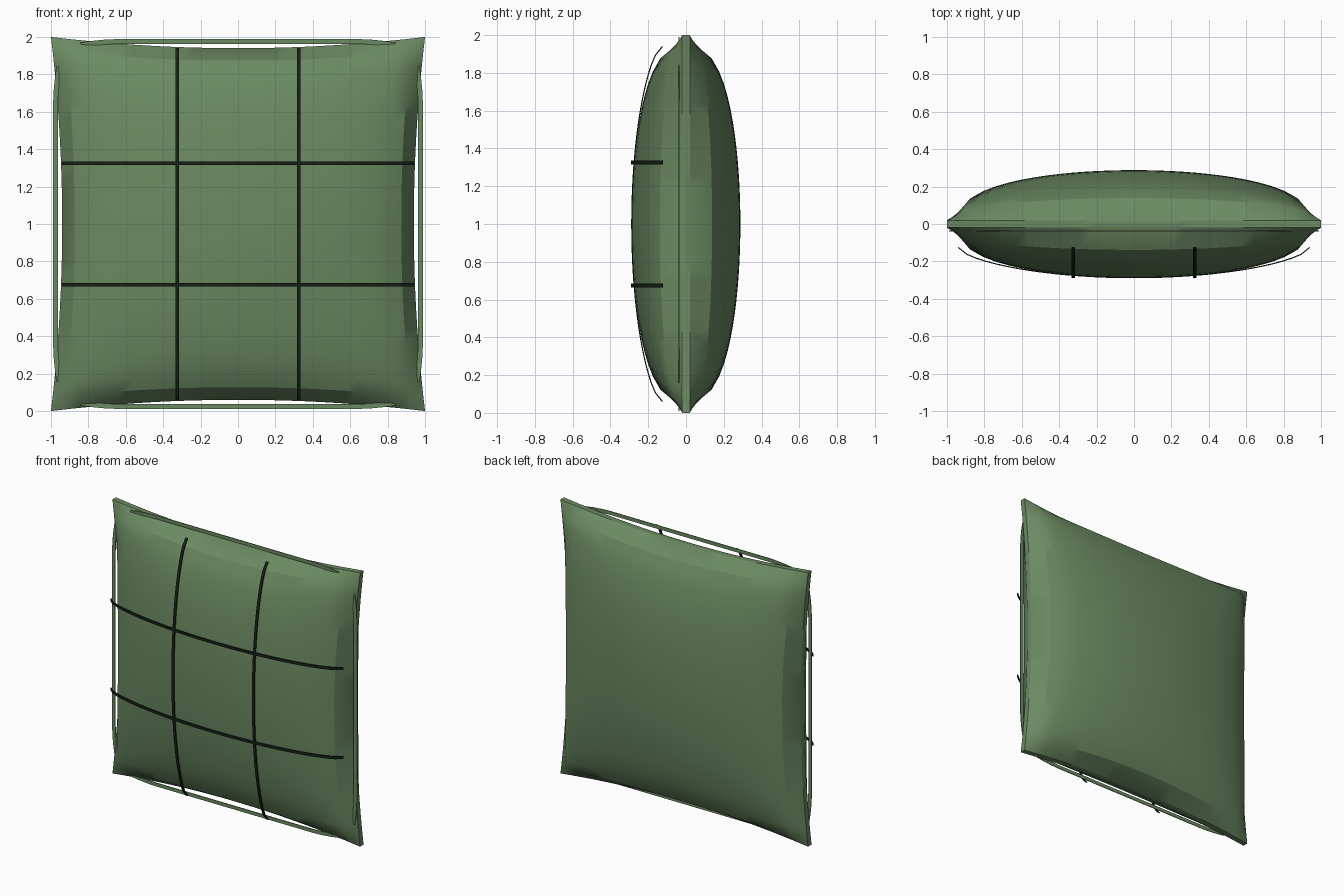
import bpy, bmesh
from math import radians
from mathutils import Vector

cube = bpy.data.objects.get("Cube")
if cube:
    bpy.data.objects.remove(cube, do_unlink=True)


def material(name, rgb):
    mat = bpy.data.materials.new(name)
    mat.use_nodes = True
    mat.diffuse_color = (*rgb, 1)
    bsdf = mat.node_tree.nodes["Principled BSDF"]
    bsdf.inputs["Base Color"].default_value = (*rgb, 1)
    bsdf.inputs["Roughness"].default_value = 0.9
    return mat


fabric = material("sage green fabric", (0.147, 0.254, 0.122))
thread = material("dark stitching", (0.008, 0.014, 0.008))


def finish(bm, name, mat):
    mesh = bpy.data.meshes.new(name)
    bm.to_mesh(mesh)
    bm.free()
    mesh.materials.append(mat)
    obj = bpy.data.objects.new(name, mesh)
    bpy.context.collection.objects.link(obj)
    bpy.ops.object.select_all(action='DESELECT')
    obj.select_set(True)
    bpy.context.view_layer.objects.active = obj
    bpy.ops.object.shade_smooth_by_angle(angle=radians(30))
    return obj


# Cushion: two puffed sheets with pinched sides, joined by a narrow rim
PINCH, PUFF, RIM, CELLS = 0.06, 0.288, 0.02, 28
bm = bmesh.new()
for side in (-1, 1):
    sheet = bmesh.ops.create_grid(bm, x_segments=CELLS, y_segments=CELLS, size=1)
    for vert in sheet["verts"]:
        u, v = vert.co.x, vert.co.y
        fullness = max(0, (1 - u * u) * (1 - v * v)) ** 0.37
        vert.co = (u * (1 - PINCH * (1 - v * v)),
                   side * max(RIM, PUFF * fullness),
                   1 + v * (1 - PINCH * (1 - u * u)))
bmesh.ops.bridge_loops(bm, edges=[e for e in bm.edges if e.is_boundary])
bmesh.ops.recalc_face_normals(bm, faces=bm.faces)
finish(bm, "cushion", fabric)


# Flat ribbon of a given width and thickness swept along a path
def ribbon(name, path, across, width, thick, mat):
    bm = bmesh.new()
    rings = []
    for i, p in enumerate(path):
        along = path[min(i + 1, len(path) - 1)] - path[max(i - 1, 0)]
        a = across(along).normalized() * width / 2
        n = along.cross(a).normalized() * thick / 2
        rings.append([bm.verts.new(p + q) for q in (a + n, n - a, -a - n, a - n)])
    for r, s in zip(rings, rings[1:]):
        for k in range(4):
            bm.faces.new((r[k], r[k - 1], s[k - 1], s[k]))
    bm.faces.new(rings[0])
    bm.faces.new(rings[-1][::-1])
    bmesh.ops.recalc_face_normals(bm, faces=bm.faces)
    return finish(bm, name, mat)


def oriented(s, y, t, upright):
    return Vector((t, y, 1 + s)) if upright else Vector((s, y, 1 + t))


# Quilting lines bowed over the front
REACH = 0.94
for upright in (True, False):
    for t in (-0.325, 0.325):
        path = []
        for i in range(41):
            s = REACH * (i / 20 - 1)
            bow = max(0, 1 - (s / REACH) ** 2) ** 0.63
            path.append(oriented(s, -0.125 - 0.162 * bow, t, upright))
        sideways = Vector((1, 0, 0)) if upright else Vector((0, 0, 1))
        name = ("vertical" if upright else "horizontal") + "_quilt_line"
        ribbon(name, path, lambda along: sideways, 0.02, 0.006, thread)

# Flat edge piping, straight in the middle and curving in at the ends
PIPING = [(-0.84, 0.957), (-0.78, 0.966), (-0.71, 0.973), (-0.63, 0.976)]
for upright in (True, False):
    for sign in (-1, 1):
        half = [(s, sign * t) for s, t in PIPING]
        points = half + [(-s, t) for s, t in reversed(half)]
        path = [oriented(s, -0.038, t, upright) for s, t in points]
        ribbon("side_piping" if upright else "end_piping", path,
               lambda along: along.cross(Vector((0, 1, 0))), 0.026, 0.005, fabric)
